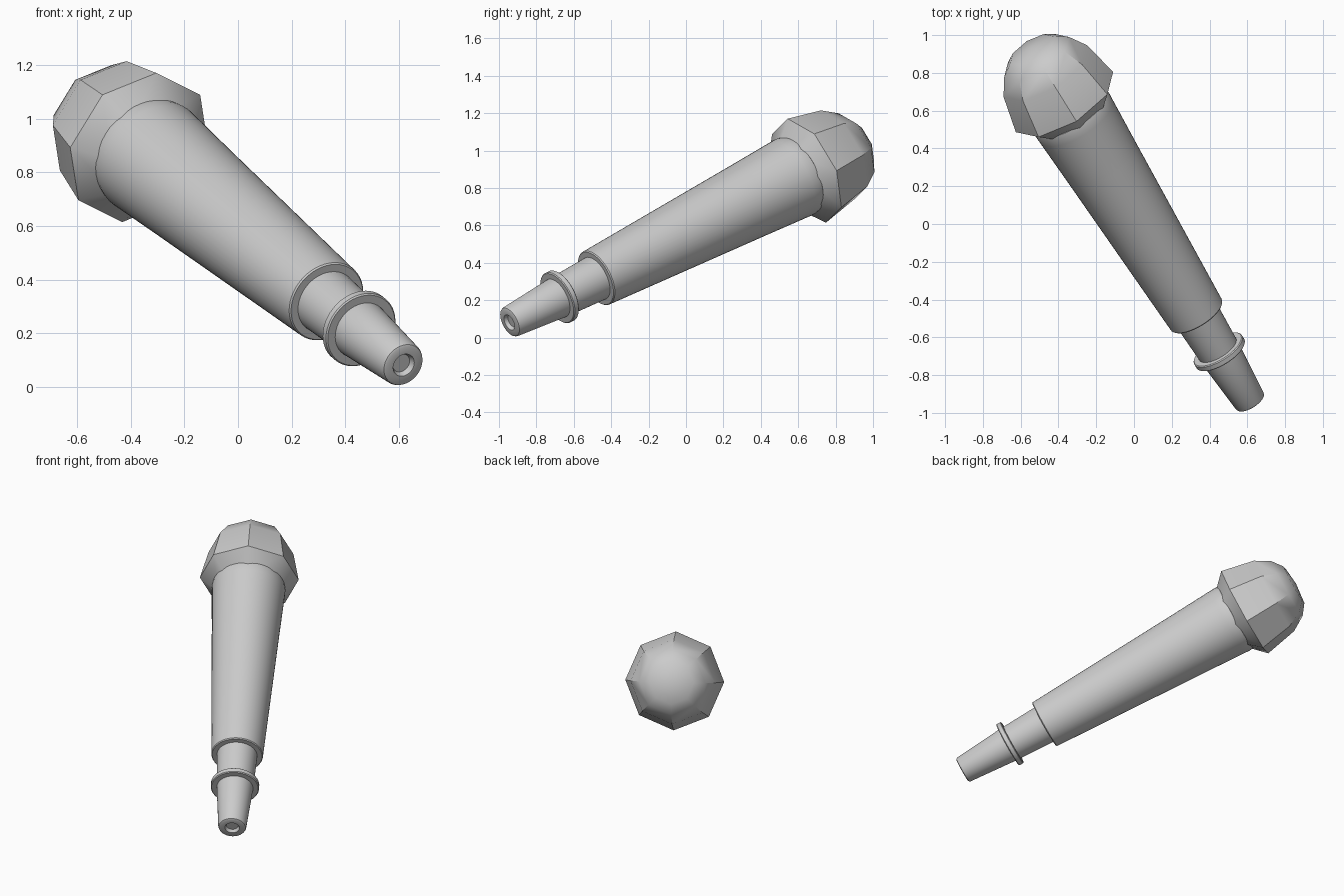
import bpy, bmesh, math
from mathutils import Vector

if "Cube" in bpy.data.objects:
    bpy.data.objects.remove(bpy.data.objects["Cube"])

# Tilted main axis: starts at the narrow tip, runs up to the faceted head
BASE = Vector((0.618, -0.945, 0.081))
ROT = Vector((-0.4835, 0.78, 0.398)).to_track_quat('Z', 'Y')


def lathe(name, profile, sides=48, angle=32):
    """Revolve (radius, distance along axis) points; radius 0 closes to a pole."""
    bm = bmesh.new()
    rings = []
    for r, t in profile:
        if r == 0:
            rings.append([bm.verts.new((0, 0, t))] * sides)
        else:
            rings.append([bm.verts.new((r * math.cos(a), r * math.sin(a), t))
                          for a in (2 * math.pi * i / sides for i in range(sides))])
    for lo, hi in zip(rings, rings[1:]):
        for i in range(sides):
            j = (i + 1) % sides
            bm.faces.new(list(dict.fromkeys((lo[i], lo[j], hi[j], hi[i]))))
    bmesh.ops.recalc_face_normals(bm, faces=bm.faces)
    mesh = bpy.data.meshes.new(name)
    bm.to_mesh(mesh)
    bm.free()
    ob = bpy.data.objects.new(name, mesh)
    bpy.context.collection.objects.link(ob)
    ob.location = BASE
    ob.rotation_mode = 'QUATERNION'
    ob.rotation_quaternion = ROT
    bpy.ops.object.select_all(action='DESELECT')
    ob.select_set(True)
    bpy.context.view_layer.objects.active = ob
    bpy.ops.object.shade_smooth_by_angle(angle=math.radians(angle))
    return ob


# Tapered tail with rounded end and a small socket
lathe("tail", [(0, 0.02), (0.036, 0.02), (0.045, 0.0), (0.074, 0.0), (0.082, 0.004),
               (0.086, 0.013), (0.112, 0.335), (0.124, 0.60)])

# Collar ring around the tail
lathe("collar", [(0.10, 0.327), (0.143, 0.327), (0.148, 0.332), (0.148, 0.357),
                 (0.143, 0.362), (0.10, 0.362)])

# Long conical grip
lathe("grip", [(0.11, 0.592), (0.153, 0.592), (0.158, 0.598), (0.209, 1.635)])

# Upper sleeve and its rounded rim below the head
lathe("sleeve", [(0.209, 1.635), (0.224, 1.917), (0.226, 1.95), (0.222, 1.975),
                 (0.205, 1.99), (0, 1.99)])

# Eight-sided domed head
lathe("head", [(0, 1.93), (0.19, 1.93), (0.303, 2.04), (0.260, 2.25), (0.202, 2.345),
               (0.135, 2.395), (0, 2.41)], sides=8, angle=36)
